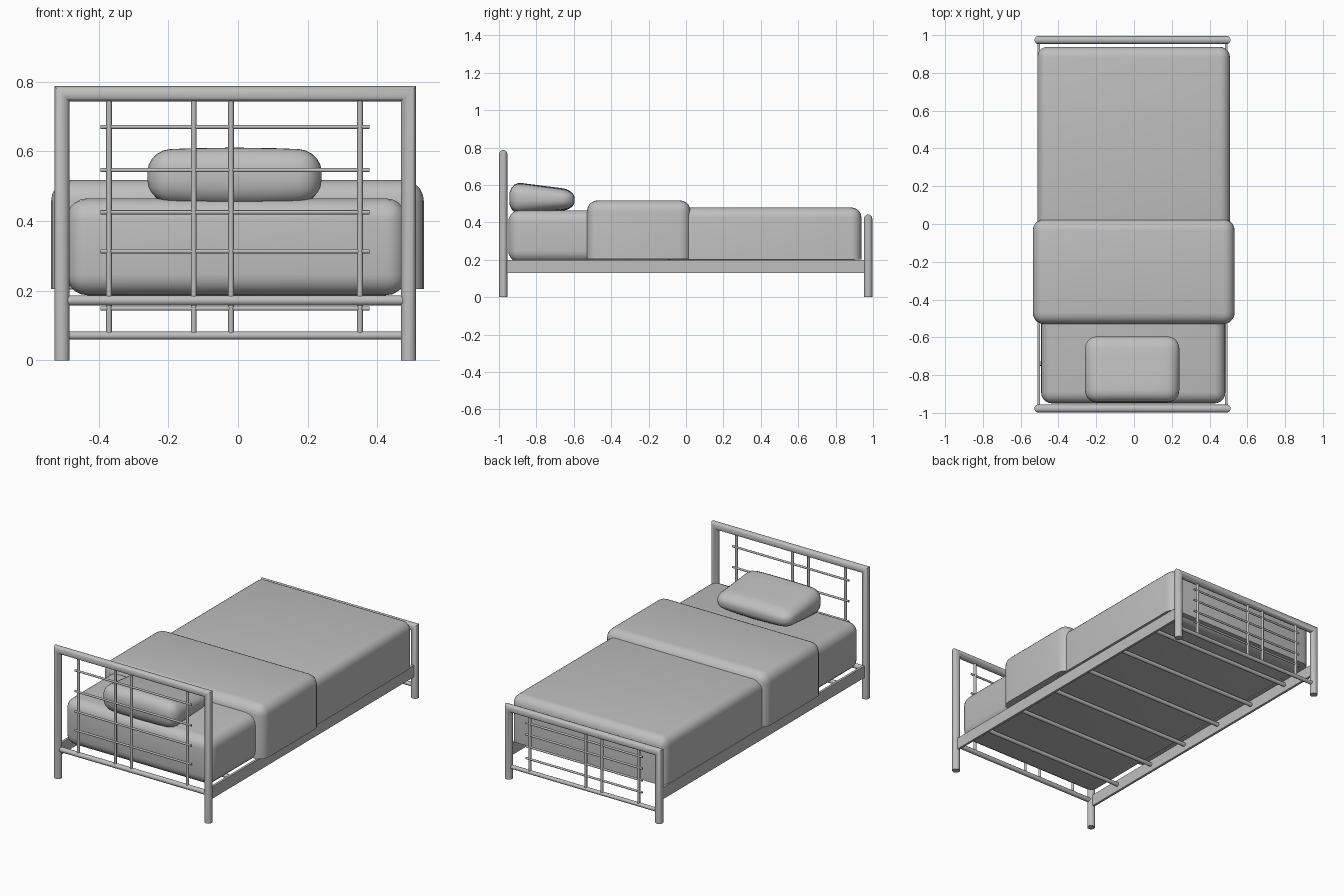
import bpy, bmesh, math
from mathutils import Vector

if "Cube" in bpy.data.objects:
    bpy.data.objects.remove(bpy.data.objects["Cube"])

mat = bpy.data.materials.new("light grey")
mat.diffuse_color = (0.52, 0.52, 0.52, 1)
mat.use_nodes = True
mat.node_tree.nodes["Principled BSDF"].inputs["Base Color"].default_value = mat.diffuse_color


def finish(bm, name, angle=40):
    bmesh.ops.recalc_face_normals(bm, faces=bm.faces)
    me = bpy.data.meshes.new(name)
    bm.to_mesh(me)
    bm.free()
    me.materials.append(mat)
    ob = bpy.data.objects.new(name, me)
    bpy.context.collection.objects.link(ob)
    bpy.ops.object.select_all(action='DESELECT')
    ob.select_set(True)
    bpy.context.view_layer.objects.active = ob
    bpy.ops.object.shade_smooth_by_angle(angle=math.radians(angle))
    return ob


def rod(name, a, b, r, sides=12):
    a, b = Vector(a), Vector(b)
    bm = bmesh.new()
    bmesh.ops.create_cone(bm, cap_ends=True, segments=sides, radius1=r, radius2=r,
                          depth=(b - a).length)
    rot = (b - a).to_track_quat('Z', 'Y')
    for v in bm.verts:
        v.co = rot @ v.co + (a + b) / 2
    return finish(bm, name)


def box(lo, hi):
    bm = bmesh.new()
    bmesh.ops.create_cube(bm, size=1)
    lo, hi = Vector(lo), Vector(hi)
    for v in bm.verts:
        v.co = Vector([(lo[i] + hi[i]) / 2 + v.co[i] * (hi[i] - lo[i]) for i in range(3)])
    return bm


def soft_box(name, lo, hi, r, flat_bottom=True):
    bm = box(lo, hi)
    edges = [e for e in bm.edges
             if not flat_bottom or any(v.co.z > lo[2] + 0.01 for v in e.verts)]
    bmesh.ops.bevel(bm, geom=edges, offset=r, segments=5, profile=0.5, affect='EDGES')
    return finish(bm, name)


XL, XR = -0.505, 0.489          # post centres


def arch(name, y, top, r, sides=20):
    # posts and top rail as one mitred tube
    path = [((XL, y, 0), (1, 0, 0)), ((XL, y, top - r), (1, 0, -1)),
            ((XR, y, top - r), (-1, 0, -1)), ((XR, y, 0), (-1, 0, 0))]
    bm = bmesh.new()
    rings = []
    for p, m in path:
        rings.append([bm.verts.new(Vector(p) + Vector(m) * r * math.cos(t) + Vector((0, r * math.sin(t), 0)))
                      for t in [2 * math.pi * i / sides for i in range(sides)]])
    for a, b in zip(rings, rings[1:]):
        for i in range(sides):
            j = (i + 1) % sides
            bm.faces.new((a[i], a[j], b[j], b[i]))
    bm.faces.new(rings[0])
    bm.faces.new(rings[-1])
    return finish(bm, name)


def end_panel(name, y, top, low, low_r, bars):
    arch(name + "_frame", y, top, 0.022)
    rod(name + "_lower_rail", (XL, y, low), (XR, y, low), low_r)
    for x in (-0.37, -0.127, -0.02, 0.35):
        rod(name + "_upright", (x, y, low), (x, y, top - 0.022), 0.008)
    for z in bars:
        rod(name + "_crossbar", (-0.394, y, z), (0.377, y, z), 0.006)


# headboard and footboard
end_panel("headboard", -0.977, 0.787, 0.172, 0.0145, (0.67, 0.546, 0.425, 0.313))
end_panel("footboard", 0.974, 0.442, 0.0715, 0.0115, (0.36, 0.291, 0.22, 0.149))

# side rails
for x in (XL, XR):
    finish(box((x - 0.007, -0.975, 0.13), (x + 0.007, 0.97, 0.2)), "side_rail")

# slat rods under the mattress
for i in range(6):
    y = -0.74 + i * 0.293
    rod("slat_rod", (XL, y, 0.172), (XR, y, 0.172), 0.012)

# bedding
soft_box("mattress", (-0.492, -0.95, 0.187), (0.484, 0.925, 0.465), 0.06, False)
soft_box("blanket", (-0.512, -0.1, 0.203), (0.508, 0.938, 0.48), 0.055)
soft_box("folded_blanket", (-0.536, -0.53, 0.205), (0.533, 0.025, 0.518), 0.06)

# pillow: rounded box, domed and thinner towards the foot
bm = box((-0.26, -0.945, 0.445), (0.24, -0.595, 0.6))
bmesh.ops.bevel(bm, geom=bm.edges[:], offset=0.065, segments=5, profile=0.5, affect='EDGES')
xs = sorted({round(v.co.x, 4) for v in bm.verts})
for axis, cuts in ((0, (-0.13, -0.01, 0.11)), (1, (-0.83, -0.77, -0.71))):
    n = Vector((1, 0, 0)) if axis == 0 else Vector((0, 1, 0))
    for c in cuts:
        bmesh.ops.bisect_plane(bm, geom=bm.verts[:] + bm.edges[:] + bm.faces[:],
                               plane_co=n * c, plane_no=n)
for v in bm.verts:
    t = (v.co.y + 0.945) / 0.35
    u = (v.co.x + 0.01) / 0.25
    h = (v.co.z - 0.445) / 0.155
    bottom = 0.438 + 0.03 * t + 0.012 * u * u
    top = 0.619 - 0.045 * t - 0.008 * u * u
    v.co.z = bottom + (top - bottom) * h
finish(bm, "pillow", 60)
